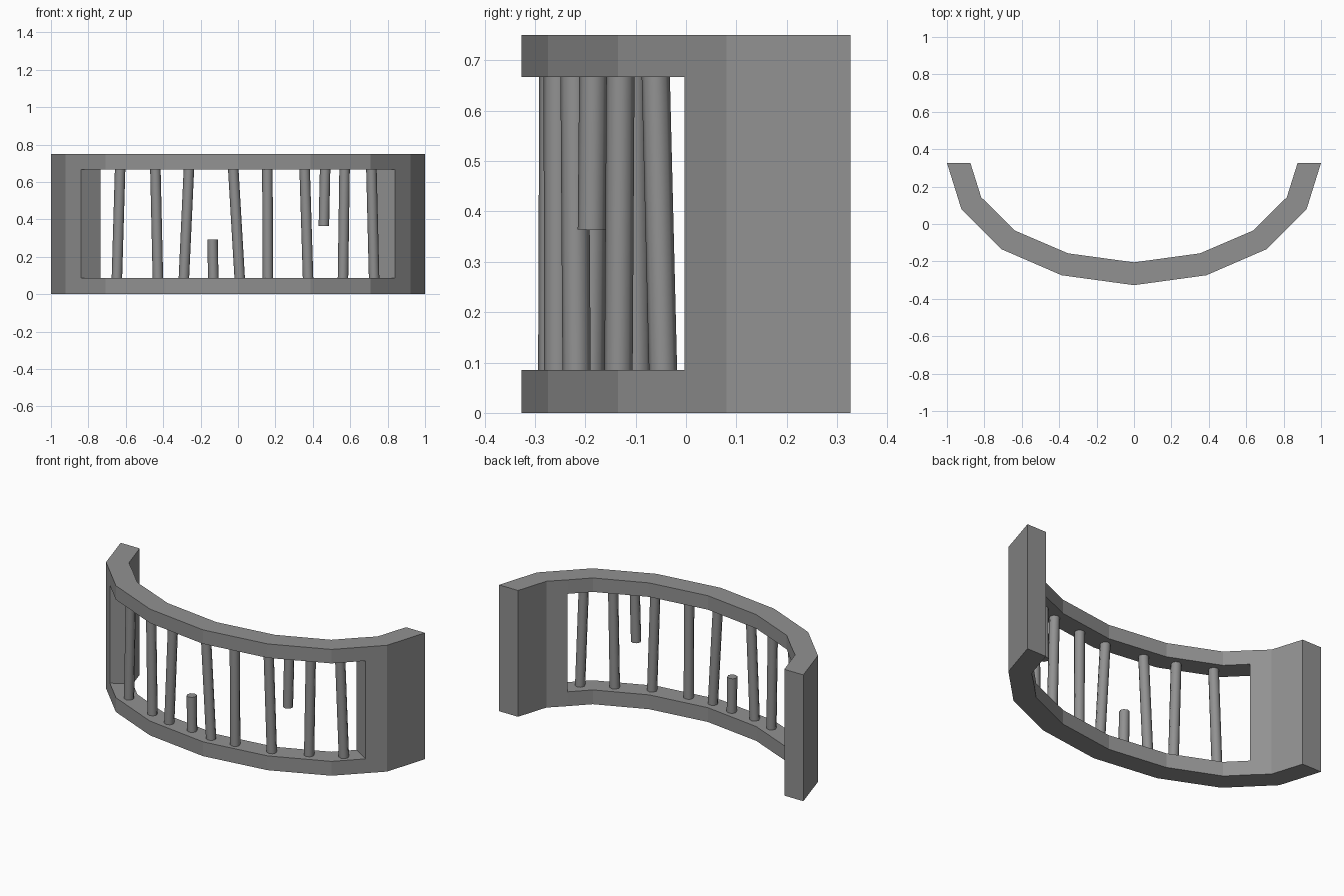
import bpy, bmesh
from math import radians
from mathutils import Vector

if "Cube" in bpy.data.objects:
    bpy.data.objects.remove(bpy.data.objects["Cube"])

# Plan of the curved wall: (outer point, inner point), from centre to right end
HALF = [((0, -.327), (0, -.205)),
        ((.387, -.274), (.352, -.157)),
        ((.708, -.135), (.637, -.035)),
        ((.84, -.003), (.735, .064)),      # window jamb
        ((.923, .08), (.817, .143)),
        ((1, .327), (.875, .327))]
PLAN = [((-o[0], o[1]), (-i[0], i[1])) for o, i in HALF[:0:-1]] + HALF
LEVELS = [0, .085, .667, .75]
N = len(PLAN) - 1

# Dark grey metal
metal = bpy.data.materials.new("dark_grey")
metal.diffuse_color = (.285, .285, .285, 1)
metal.use_nodes = True
metal.node_tree.nodes["Principled BSDF"].inputs["Base Color"].default_value = metal.diffuse_color


def solid(seg, row):
    """True where the wall grid is filled (outside the window)."""
    if not (0 <= seg < N and 0 <= row < 3):
        return False
    return row != 1 or seg < 2 or seg >= N - 2


def finish(bm, name):
    bmesh.ops.recalc_face_normals(bm, faces=bm.faces[:])
    mesh = bpy.data.meshes.new(name)
    bm.to_mesh(mesh)
    bm.free()
    mesh.materials.append(metal)
    obj = bpy.data.objects.new(name, mesh)
    bpy.context.collection.objects.link(obj)
    return obj


# Curved frame with end walls, rails and window opening
bm = bmesh.new()
V = [[[bm.verts.new((*p, z)) for z in LEVELS] for p in pair] for pair in PLAN]
for s in range(N):
    for r in range(3):
        if not solid(s, r):
            continue
        for side in (0, 1):
            a, b = V[s][side], V[s + 1][side]
            bm.faces.new((a[r], b[r], b[r + 1], a[r + 1]))
        for dr, k in ((-1, r), (1, r + 1)):
            if not solid(s, r + dr):
                bm.faces.new((V[s][0][k], V[s + 1][0][k], V[s + 1][1][k], V[s][1][k]))
        for ds, c in ((-1, s), (1, s + 1)):
            if not solid(s + ds, r):
                bm.faces.new((V[c][0][r], V[c][1][r], V[c][1][r + 1], V[c][0][r + 1]))
bmesh.ops.dissolve_limit(bm, angle_limit=.01, verts=bm.verts[:], edges=bm.edges[:])
finish(bm, "curved_frame")


def mid_y(x):
    """Depth of the wall centreline at x."""
    mids = [((o[0] + i[0]) / 2, (o[1] + i[1]) / 2) for o, i in HALF]
    x = abs(x)
    for (x0, y0), (x1, y1) in zip(mids, mids[1:]):
        if x <= x1:
            return y0 + (y1 - y0) * (x - x0) / (x1 - x0) - .01


def bar(name, xb, xt, dy=0, zb=.07, zt=.68, radius=.028):
    """Leaning eight-sided bar, smooth round its side, between two heights."""
    low, high = Vector((xb, mid_y(xb) + dy, zb)), Vector((xt, mid_y(xt) + dy, zt))
    bm = bmesh.new()
    axis = high - low
    bmesh.ops.create_cone(bm, cap_ends=True, segments=8, radius1=radius,
                          radius2=radius, depth=axis.length)
    rot = Vector((0, 0, 1)).rotation_difference(axis).to_matrix()
    bmesh.ops.rotate(bm, verts=bm.verts[:], cent=(0, 0, 0), matrix=rot)
    bmesh.ops.translate(bm, verts=bm.verts[:], vec=(low + high) / 2)
    obj = finish(bm, name)
    bpy.ops.object.select_all(action='DESELECT')
    obj.select_set(True)
    bpy.context.view_layer.objects.active = obj
    bpy.ops.object.shade_smooth_by_angle(angle=radians(50))


# Full bars: x at bottom, x at top, depth offset
BARS = [(-.648, -.63, .008), (-.428, -.442, .01), (-.29, -.262, .005),
        (.01, -.026, .009), (.16, .157, 0), (.375, .356, .006),
        (.561, .57, .009), (.728, .713, -.006)]
for n, (xb, xt, dy) in enumerate(BARS):
    bar(f"bar_{n + 1}", xb, xt, dy)

# Broken bar stubs
bar("broken_bar_lower", -.132, -.136, .017, zt=.292)
bar("broken_bar_upper", .459, .466, zb=.364)
